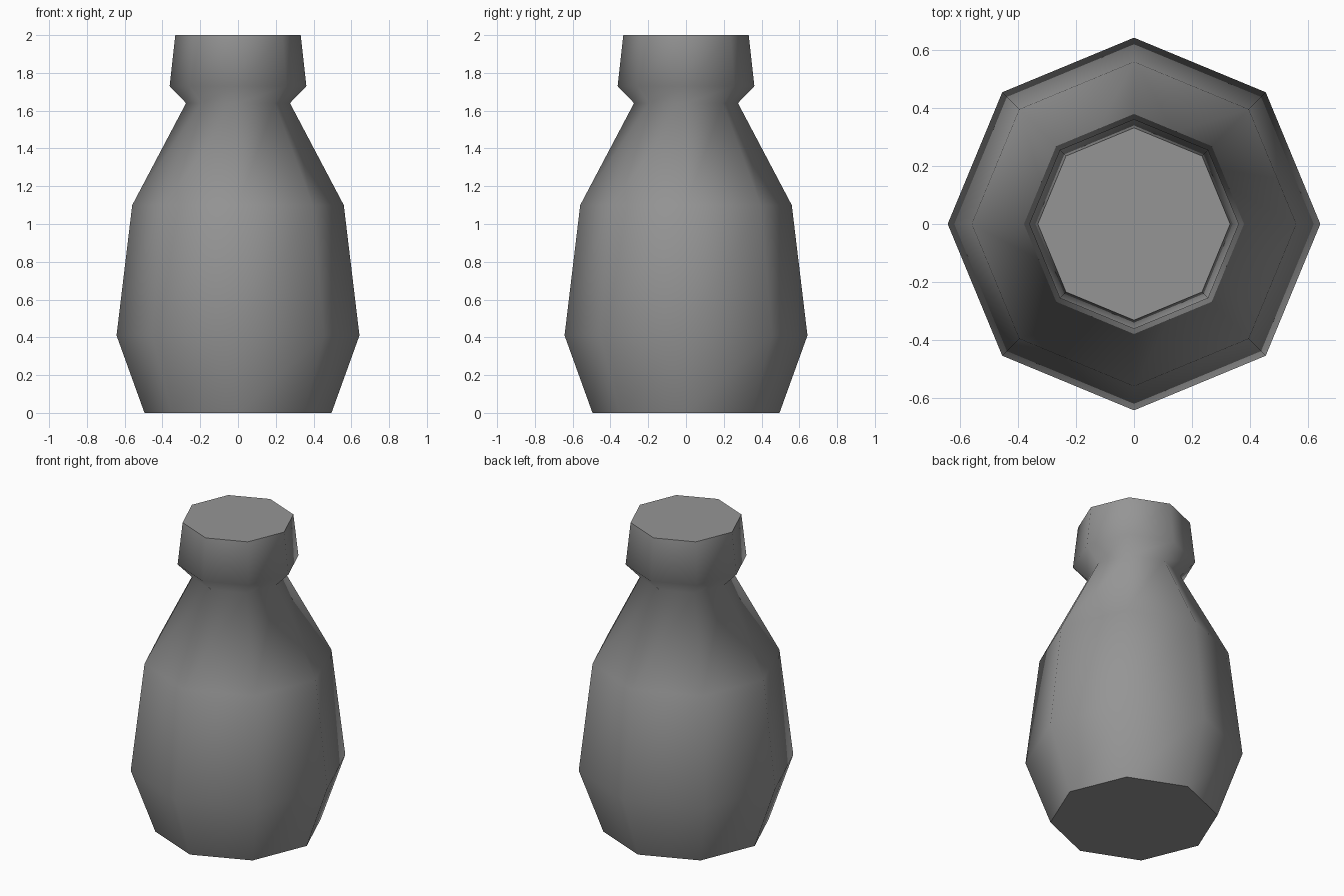
import bpy
import bmesh
from math import cos, sin, tau

cube = bpy.data.objects.get("Cube")
if cube:
    bpy.data.objects.remove(cube, do_unlink=True)

# Grey material
grey = bpy.data.materials.new("plain grey")
grey.use_nodes = True
colour = (0.3, 0.3, 0.3, 1)
grey.diffuse_color = colour
grey.node_tree.nodes["Principled BSDF"].inputs["Base Color"].default_value = colour

# Outline as radius and height: base, belly, shoulder, neck, lip, top
SIDES = 8
profile = [(0.495, 0), (0.643, 0.41), (0.56, 1.1),
           (0.275, 1.64), (0.362, 1.73), (0.332, 2)]

# Octagonal bottle body
bm = bmesh.new()
rings = [[bm.verts.new((r * cos(tau * i / SIDES), r * sin(tau * i / SIDES), z))
          for i in range(SIDES)] for r, z in profile]
for low, high in zip(rings, rings[1:]):
    for i in range(SIDES):
        j = (i + 1) % SIDES
        bm.faces.new((low[i], low[j], high[j], high[i])).smooth = True

# Flat caps with crisp rims
for cap in (bm.faces.new(rings[0][::-1]), bm.faces.new(rings[-1])):
    cap.smooth = False
    for edge in cap.edges:
        edge.smooth = False

mesh = bpy.data.meshes.new("bottle")
bm.to_mesh(mesh)
bm.free()
mesh.materials.append(grey)
bottle = bpy.data.objects.new("bottle", mesh)
bpy.context.collection.objects.link(bottle)
